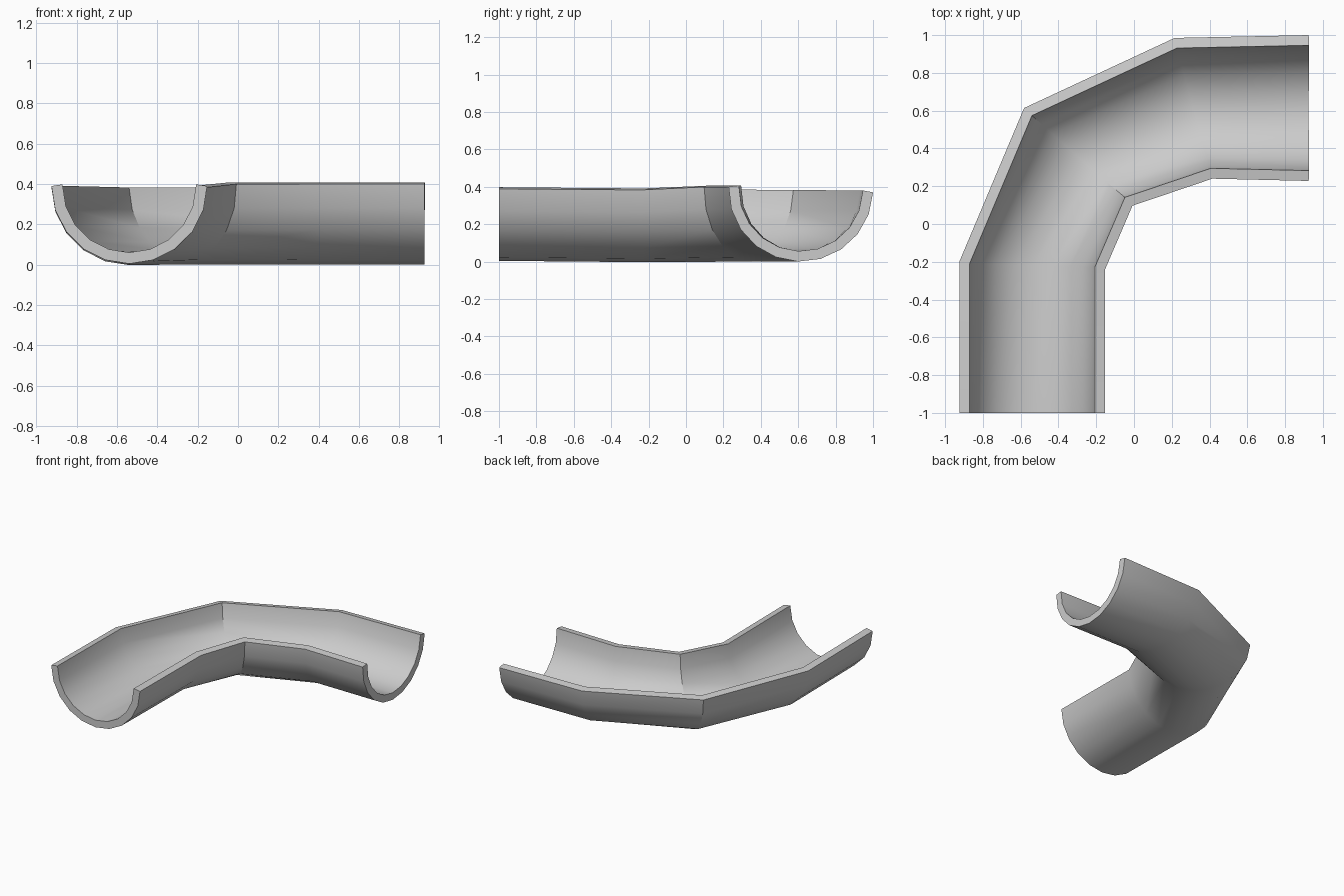
import bpy, bmesh, math
from mathutils import Vector

if "Cube" in bpy.data.objects:
    bpy.data.objects.remove(bpy.data.objects["Cube"])

# Rim corners of each cross-section: outer bend side, inner bend side
stations = [
    ((-0.925, -1.0, 0.389), (-0.153, -1.0, 0.389)),
    ((-0.925, -0.2, 0.381), (-0.153, -0.24, 0.383)),
    ((-0.582, 0.614, 0.371), (-0.008, 0.097, 0.399)),
    ((0.215, 0.985, 0.370), (0.415, 0.240, 0.400)),
    ((0.925, 1.0, 0.370), (0.925, 0.228, 0.400)),
]
SEGS = 10
DEPTH = 0.385
WALL = 0.055

# Half-round skin lofted through the stations
bm = bmesh.new()
rings = []
for a, b in stations:
    a, b = Vector(a), Vector(b)
    mid, half = (a + b) / 2, (a - b) / 2
    side = Vector((half.x, half.y, 0)).normalized()
    # down direction follows the slight roll of the rim
    down = (side * half.z - Vector((0, 0, 1)) * half.dot(side)).normalized()
    ring = []
    for i in range(SEGS + 1):
        t = math.pi * i / SEGS
        ring.append(bm.verts.new(mid + half * math.cos(t) + down * DEPTH * math.sin(t)))
    rings.append(ring)
for r, s in zip(rings, rings[1:]):
    for i in range(SEGS):
        bm.faces.new((r[i], r[i + 1], s[i + 1], s[i]))

# Make the skin face outward (downward)
bm.normal_update()
if sum(f.normal.z for f in bm.faces) > 0:
    bmesh.ops.reverse_faces(bm, faces=bm.faces[:])
mesh = bpy.data.meshes.new("curved_trough")
bm.to_mesh(mesh)
bm.free()
trough = bpy.data.objects.new("curved_trough", mesh)
bpy.context.collection.objects.link(trough)

# Wall thickness, grown inward
solid = trough.modifiers.new("wall", 'SOLIDIFY')
solid.thickness = WALL
solid.offset = -1
solid.use_even_offset = True
bpy.context.view_layer.objects.active = trough
trough.select_set(True)
bpy.ops.object.modifier_apply(modifier=solid.name)
bpy.ops.object.shade_smooth_by_angle(angle=math.radians(30))
